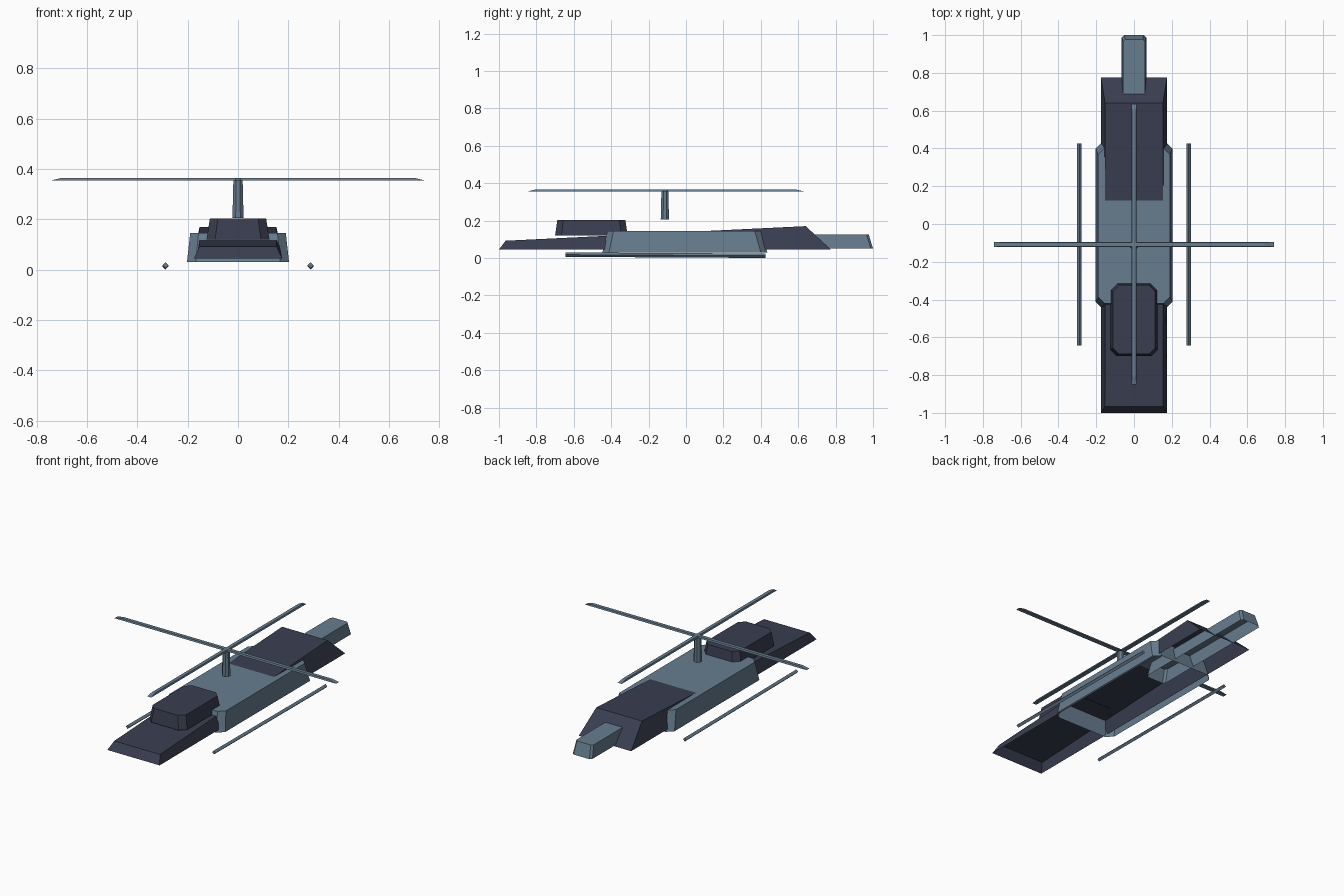
import bpy, bmesh, math
from mathutils import Matrix, Vector

if "Cube" in bpy.data.objects:
    bpy.data.objects.remove(bpy.data.objects["Cube"])


def material(name, rgb):
    m = bpy.data.materials.new(name)
    m.diffuse_color = (*rgb, 1)
    m.use_nodes = True
    m.node_tree.nodes["Principled BSDF"].inputs["Base Color"].default_value = m.diffuse_color
    return m


BLUE = material("steel_blue", (0.135, 0.205, 0.275))
DARK = material("dark_slate", (0.042, 0.047, 0.080))


def finish(bm, name, mat):
    bm.normal_update()
    me = bpy.data.meshes.new(name)
    bm.to_mesh(me)
    bm.free()
    me.materials.append(mat)
    ob = bpy.data.objects.new(name, me)
    bpy.context.collection.objects.link(ob)
    return ob


def loft(name, mat, low, high, closed=False):
    """Shell between two counter-clockwise rings, capped on top."""
    bm = bmesh.new()
    a = [bm.verts.new(p) for p in low]
    b = [bm.verts.new(p) for p in high]
    n = len(a)
    for i in range(n):
        j = (i + 1) % n
        bm.faces.new((a[i], a[j], b[j], b[i]))
    bm.faces.new(b)
    if closed:
        bm.faces.new(a[::-1])
    return finish(bm, name, mat)


def ring(hw, y0, y1, z, cut=0.0, zb=None):
    """Rectangle with optional cut corners; zb is the height at the back edge."""
    zb = z if zb is None else zb
    if not cut:
        return [(-hw, y0, z), (hw, y0, z), (hw, y1, zb), (-hw, y1, zb)]
    c = cut
    return [(-hw + c, y0, z), (hw - c, y0, z), (hw, y0 + c, z), (hw, y1 - c, z),
            (hw - c, y1, z), (-hw + c, y1, z), (-hw, y1 - c, z), (-hw, y0 + c, z)]


# Hull shells, open underneath
loft("main_body", BLUE, ring(0.203, -0.447, 0.435, 0.03, 0.035),
     ring(0.19, -0.42, 0.40, 0.145, 0.033))
loft("nose_and_rear_wedge", DARK, ring(0.175, -1.0, 0.775, 0.045),
     ring(0.153, -0.965, 0.64, 0.092, zb=0.17))
loft("tail_beam", BLUE, ring(0.065, 0.18, 1.0, 0.05, 0.012),
     ring(0.058, 0.205, 0.977, 0.125, 0.012))
loft("cockpit", DARK, ring(0.125, -0.70, -0.312, 0.12, 0.034),
     ring(0.112, -0.688, -0.324, 0.203, 0.032))

# Rotor mast
CY = -0.108
bm = bmesh.new()
bmesh.ops.create_cone(bm, cap_ends=True, segments=8, radius1=0.024, radius2=0.02,
                      depth=0.15, matrix=Matrix.Translation((0, CY - 0.005, 0.28))
                      @ Matrix.Rotation(math.pi / 8, 4, 'Z'))
finish(bm, "rotor_mast", BLUE)

# Crossed rotor blades with sloped tips
for i, name in enumerate(("rotor_blade_long", "rotor_blade_cross")):
    ob = loft(name, BLUE, ring(0.0135, -0.742, 0.742, 0.355),
              ring(0.0105, -0.70, 0.70, 0.365), closed=True)
    ob.data.transform(Matrix.Translation((0, CY, 0)) @ Matrix.Rotation(i * math.pi / 2, 4, 'Z'))

# Diamond-section skids, very slightly nose-up
for side, name in ((-1, "skid_left"), (1, "skid_right")):
    bm = bmesh.new()
    p, q = Vector((side * 0.289, -0.643, 0.0175)), Vector((side * 0.289, 0.425, 0.0118))
    rot = Matrix.Rotation(math.pi / 2, 4, 'X')
    bmesh.ops.create_cone(bm, cap_ends=True, segments=4, radius1=0.0118, radius2=0.0118,
                          depth=(q - p).length, matrix=rot)
    tilt = Matrix.Rotation(math.atan2(q.z - p.z, q.y - p.y), 4, 'X')
    bmesh.ops.transform(bm, matrix=Matrix.Translation((p + q) / 2) @ tilt, verts=bm.verts)
    finish(bm, name, BLUE)
